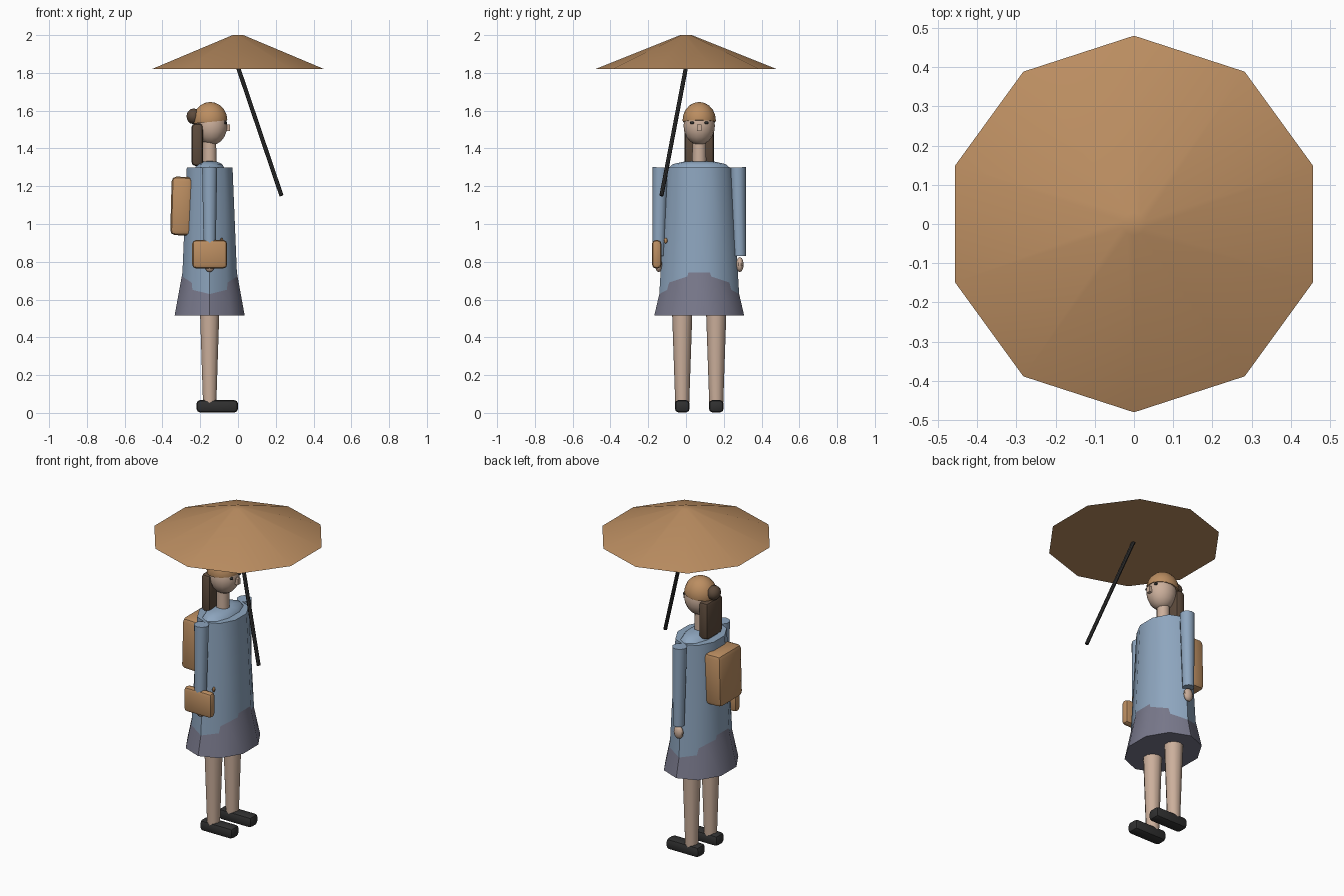
import bpy, bmesh, math
from mathutils import Matrix, Vector

if "Cube" in bpy.data.objects:
    bpy.data.objects.remove(bpy.data.objects["Cube"])

CX, CY = -0.15, 0.07   # body axis; figure faces +x


def material(name, rgb):
    m = bpy.data.materials.new(name)
    m.diffuse_color = (*rgb, 1)
    m.use_nodes = True
    m.node_tree.nodes["Principled BSDF"].inputs["Base Color"].default_value = m.diffuse_color
    return m


TAN = material("tan", (0.50, 0.27, 0.12))
BLUE = material("blue", (0.27, 0.38, 0.52))
SLATE = material("slate", (0.19, 0.19, 0.26))
SKIN = material("skin", (0.60, 0.43, 0.33))
HAIR = material("hair", (0.11, 0.07, 0.045))
DARK = material("dark", (0.03, 0.03, 0.03))


def finish(name, bm, mat, angle=40):
    bmesh.ops.recalc_face_normals(bm, faces=bm.faces)
    me = bpy.data.meshes.new(name)
    bm.to_mesh(me)
    bm.free()
    ob = bpy.data.objects.new(name, me)
    bpy.context.collection.objects.link(ob)
    me.materials.append(mat)
    bpy.ops.object.select_all(action='DESELECT')
    ob.select_set(True)
    bpy.context.view_layer.objects.active = ob
    bpy.ops.object.shade_smooth_by_angle(angle=math.radians(angle))
    return ob


def taper(name, bottom, top, r1, r2, mat, sides=10, squash=1.0):
    """Tapered prism between two points; squash scales its x width."""
    a, b = Vector(bottom), Vector(top)
    d = b - a
    rot = Vector((0, 0, 1)).rotation_difference(d).to_matrix().to_4x4()
    mx = Matrix.Translation((a + b) / 2) @ rot @ Matrix.Diagonal((squash, 1, 1, 1))
    bm = bmesh.new()
    bmesh.ops.create_cone(bm, cap_ends=True, segments=sides, radius1=r1,
                          radius2=r2, depth=d.length, matrix=mx)
    return finish(name, bm, mat)


def ball(name, loc, radii, mat, u=12, v=8, cut=None):
    bm = bmesh.new()
    bmesh.ops.create_uvsphere(bm, u_segments=u, v_segments=v, radius=1,
                              matrix=Matrix.Translation(loc) @ Matrix.Diagonal((*radii, 1)))
    if cut is not None:   # keep only the part above the cut height
        geom = bm.verts[:] + bm.edges[:] + bm.faces[:]
        r = bmesh.ops.bisect_plane(bm, geom=geom, plane_co=(0, 0, cut),
                                   plane_no=(-0.1, 0, 1), clear_inner=True)
        bmesh.ops.holes_fill(bm, edges=[e for e in bm.edges if e.is_boundary])
    return finish(name, bm, mat)


def box(name, loc, size, mat, bevel=0.0, tilt=0):
    bm = bmesh.new()
    bmesh.ops.create_cube(bm, size=1, matrix=Matrix.Diagonal((*size, 1)))
    if bevel:
        bmesh.ops.bevel(bm, geom=bm.edges[:], offset=bevel, segments=2,
                        profile=0.5, affect='EDGES')
    bm.transform(Matrix.Translation(loc) @ Matrix.Rotation(math.radians(tilt), 4, 'Y'))
    return finish(name, bm, mat)


# Parasol
taper("canopy", (0, 0, 1.82), (0, 0, 2.0), 0.48, 0.03, TAN)
taper("parasol_pole", (0.23, -0.13, 1.15), (0, 0, 1.83), 0.011, 0.011, DARK, 8)

# Clothes
taper("tunic", (CX, CY, 0.60), (CX, CY, 1.30), 0.213, 0.172, BLUE, squash=0.74)
taper("skirt", (CX, CY, 0.515), (CX, CY, 0.78), 0.238, 0.176, SLATE, squash=0.82)
ball("collar", (CX, CY, 1.30), (0.08, 0.16, 0.035), BLUE, 10, 6)

# Legs, shoes, arms and hands on both sides
for side, s in (("right", -1), ("left", 1)):
    ly = CY + s * 0.09
    taper(side + "_leg", (CX, ly, 0.05), (CX, ly, 0.60), 0.037, 0.056, SKIN)
    box(side + "_shoe", (-0.11, ly, 0.035), (0.22, 0.078, 0.066), DARK, 0.02)
    top, low = CY + s * 0.205, CY + s * 0.215
    taper(side + "_sleeve", (CX, low, 0.83), (CX, top, 1.30), 0.033, 0.042, BLUE)
    ball(side + "_hand", (CX, low, 0.785), (0.03, 0.02, 0.04), SKIN, 10, 6)

# Bags
box("backpack", (-0.30, 0.07, 1.095), (0.11, 0.22, 0.31), TAN, 0.025, 1.5)
box("hand_bag", (CX, -0.155, 0.84), (0.185, 0.05, 0.15), TAN, 0.02)
ball("bag_clasp", (-0.087, -0.108, 0.912), (0.008, 0.01, 0.015), TAN, 8, 6)

# Head and face
taper("neck", (CX, CY, 1.28), (CX, CY, 1.46), 0.038, 0.036, SKIN)
ball("head", (-0.14, CY, 1.52), (0.085, 0.083, 0.102), SKIN, 14, 10)
box("nose", (-0.053, CY, 1.51), (0.022, 0.024, 0.036), SKIN)
for side, s in (("right", -1), ("left", 1)):
    ball(side + "_eye", (-0.066, CY + s * 0.038, 1.536), (0.008, 0.012, 0.008), DARK, 8, 6)

# Hair
ball("hair_cap", (-0.147, CY, 1.55), (0.093, 0.088, 0.096), TAN, 14, 10, cut=1.555)
ball("hair_bun", (-0.235, CY, 1.57), (0.04, 0.045, 0.042), HAIR, 10, 6)
box("back_hair", (-0.215, CY, 1.42), (0.062, 0.155, 0.225), HAIR, 0.02)
